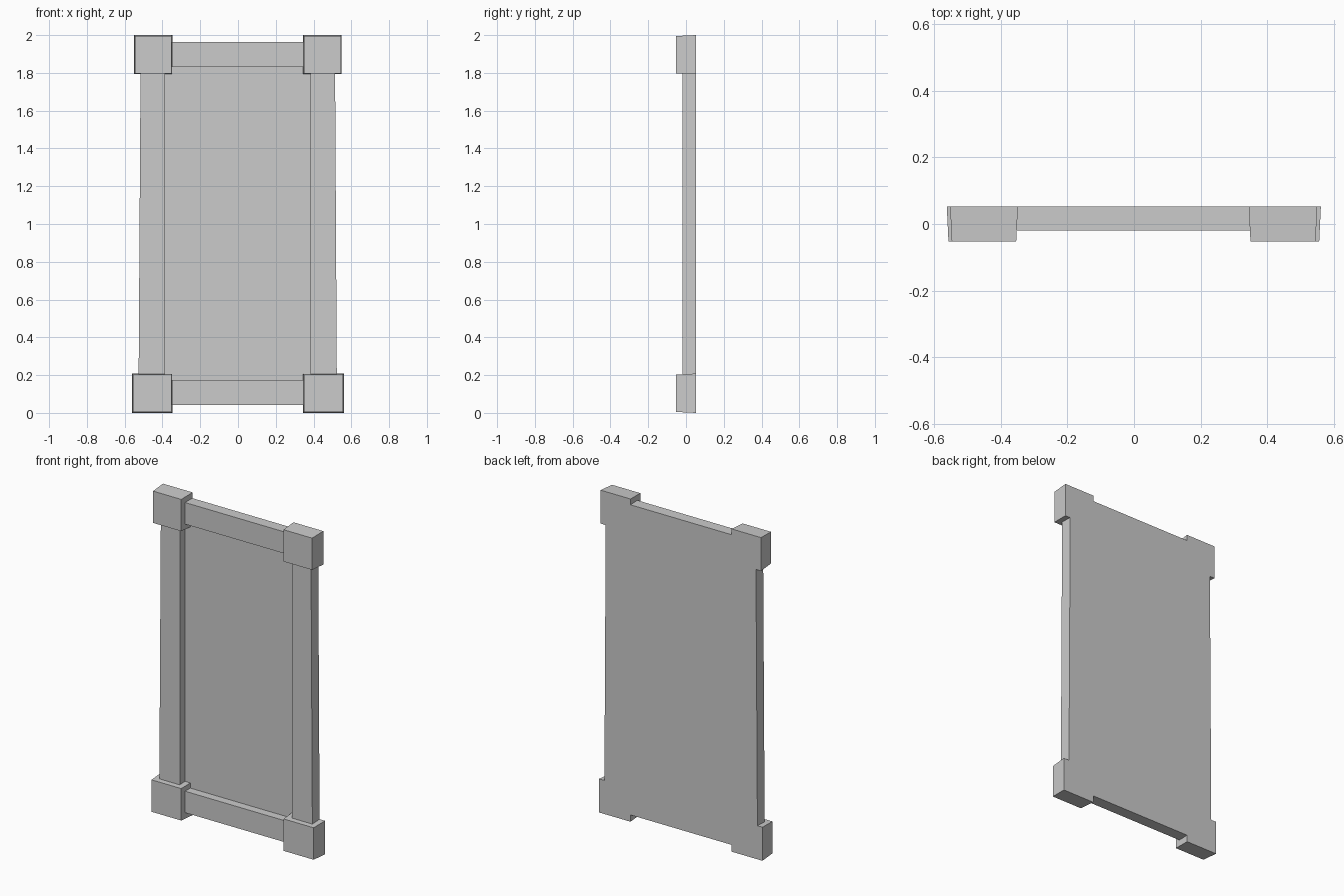
import bpy, bmesh

if "Cube" in bpy.data.objects:
    bpy.data.objects.remove(bpy.data.objects["Cube"])

BACK = 0.052


def hull_part(name, front, back, y_front, y_back):
    """Closed six-sided solid between a front and a back quad of (x, z) corners."""
    bm = bmesh.new()
    f = [bm.verts.new((x, y_front, z)) for x, z in front]
    b = [bm.verts.new((x, y_back, z)) for x, z in back]
    bm.faces.new(f)
    bm.faces.new(b[::-1])
    for i in range(4):
        j = (i + 1) % 4
        bm.faces.new((f[j], f[i], b[i], b[j]))
    bmesh.ops.recalc_face_normals(bm, faces=bm.faces)
    mesh = bpy.data.meshes.new(name)
    bm.to_mesh(mesh)
    bm.free()
    obj = bpy.data.objects.new(name, mesh)
    bpy.context.collection.objects.link(obj)
    return obj


def rect(x0, x1, z0, z1):
    return [(x0, z0), (x1, z0), (x1, z1), (x0, z1)]


# Corner blocks, slightly narrower at the front face
def corner(name, x0, x1, z0, z1):
    t = 0.005
    hull_part(name, rect(x0 + t, x1 - t, z0 + t, z1 - t),
              rect(x0, x1, z0, z1), -BACK, BACK)


corner("bottom_left_block", -0.561, -0.348, 0.0, 0.208)
corner("bottom_right_block", 0.344, 0.560, 0.0, 0.208)
corner("top_left_block", -0.551, -0.348, 1.793, 2.0)
corner("top_right_block", 0.344, 0.549, 1.793, 2.0)

# Upright stiles, leaning outward a little toward the foot
for side, outer_low, outer_high, inner in (("left", -0.526, -0.516, -0.386),
                                           ("right", 0.523, 0.514, 0.383)):
    quad = [(outer_low, 0.2), (inner, 0.2), (inner, 1.8), (outer_high, 1.8)]
    hull_part(side + "_stile", quad, quad, -0.019, BACK)

# Horizontal rails
for place, z0, z1 in (("bottom", 0.042, 0.175), ("top", 1.830, 1.964)):
    quad = rect(-0.35, 0.35, z0, z1)
    hull_part(place + "_rail", quad, quad, -0.019, BACK)

# Recessed centre panel, flush with the back
quad = rect(-0.386, 0.383, 0.175, 1.83)
hull_part("centre_panel", quad, quad, 0.032, BACK)
